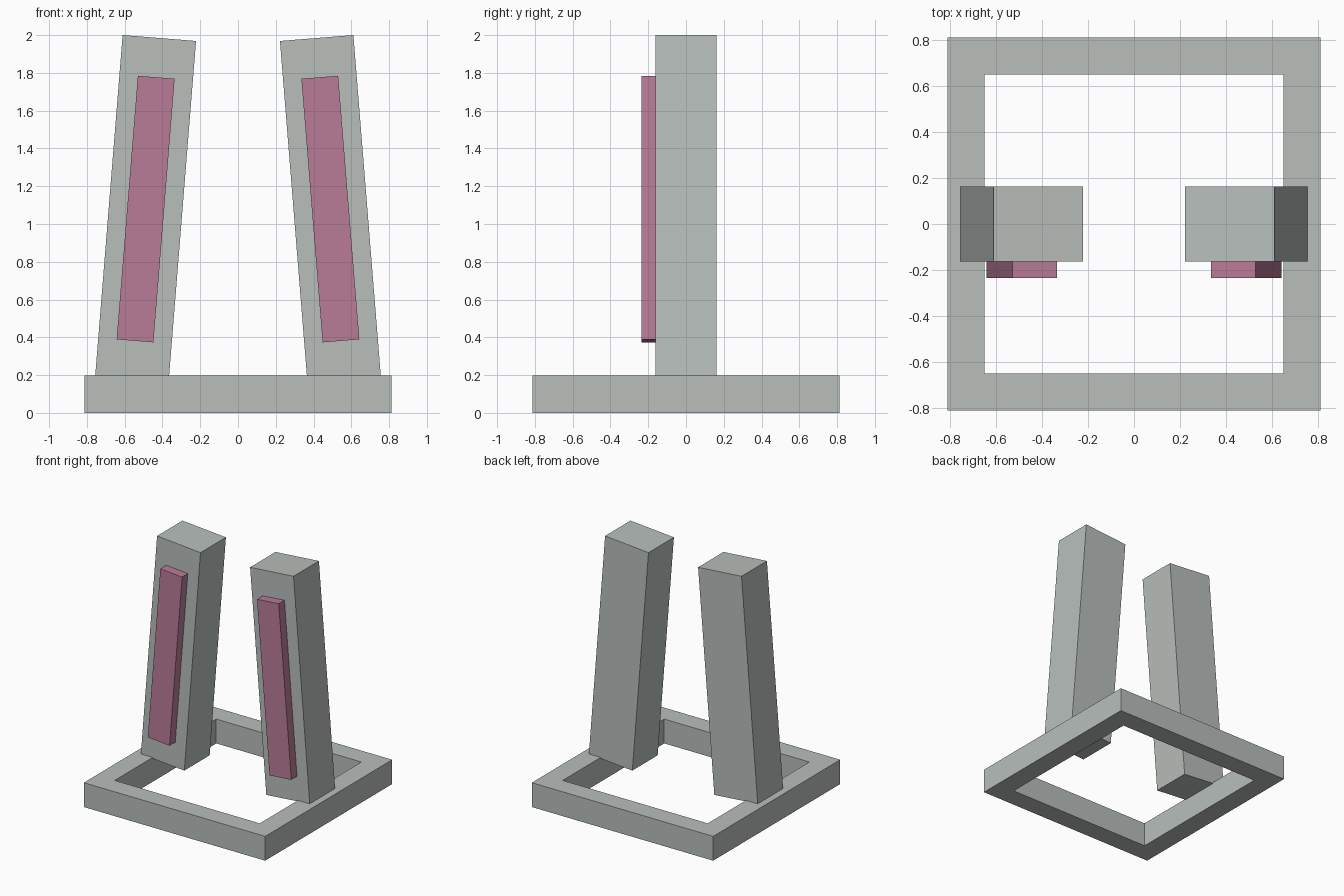
import bpy, bmesh, math
from mathutils import Matrix, Vector

if "Cube" in bpy.data.objects:
    bpy.data.objects.remove(bpy.data.objects["Cube"])


def material(name, rgb):
    m = bpy.data.materials.new(name)
    m.diffuse_color = (*rgb, 1)
    m.use_nodes = True
    m.node_tree.nodes["Principled BSDF"].inputs["Base Color"].default_value = m.diffuse_color
    return m


GREY = material("warm_grey", (0.48, 0.52, 0.50))
PINK = material("dusty_pink", (0.49, 0.20, 0.31))


def finish(name, bm, mat):
    bmesh.ops.recalc_face_normals(bm, faces=bm.faces[:])
    mesh = bpy.data.meshes.new(name)
    bm.to_mesh(mesh)
    bm.free()
    mesh.materials.append(mat)
    ob = bpy.data.objects.new(name, mesh)
    bpy.context.collection.objects.link(ob)
    return ob


# Open square base: a flat ring extruded upwards
def base_frame(outer, inner, height):
    bm = bmesh.new()
    signs = [(-1, -1), (1, -1), (1, 1), (-1, 1)]
    o = [bm.verts.new((x * outer, y * outer, 0)) for x, y in signs]
    i = [bm.verts.new((x * inner, y * inner, 0)) for x, y in signs]
    for a in range(4):
        b = (a + 1) % 4
        bm.faces.new((o[a], o[b], i[b], i[a]))
    ext = bmesh.ops.extrude_face_region(bm, geom=bm.faces[:], use_keep_orig=True)
    top = [v for v in ext["geom"] if isinstance(v, bmesh.types.BMVert)]
    bmesh.ops.translate(bm, verts=top, vec=(0, 0, height))
    return finish("base_frame", bm, GREY)


# Box leaning inwards; side is -1 (left) or 1 (right)
def leaning_box(name, side, centre, size, mat):
    x, y, z = centre
    bm = bmesh.new()
    bmesh.ops.create_cube(bm, size=1, matrix=Matrix.Diagonal((*size, 1)))
    ob = finish(name, bm, mat)
    ob.location = Vector((side * x, y, z))
    ob.rotation_euler.y = -side * LEAN
    return ob


LEAN = math.radians(4.6)
base_frame(0.812, 0.65, 0.197)

for side, label in ((-1, "left"), (1, "right")):
    leaning_box(label + "_post", side, (0.489, 0, 1.083), (0.39, 0.325, 1.809), GREY)
    leaning_box(label + "_front_panel", side, (0.489, -0.199, 1.079), (0.195, 0.074, 1.40), PINK)
